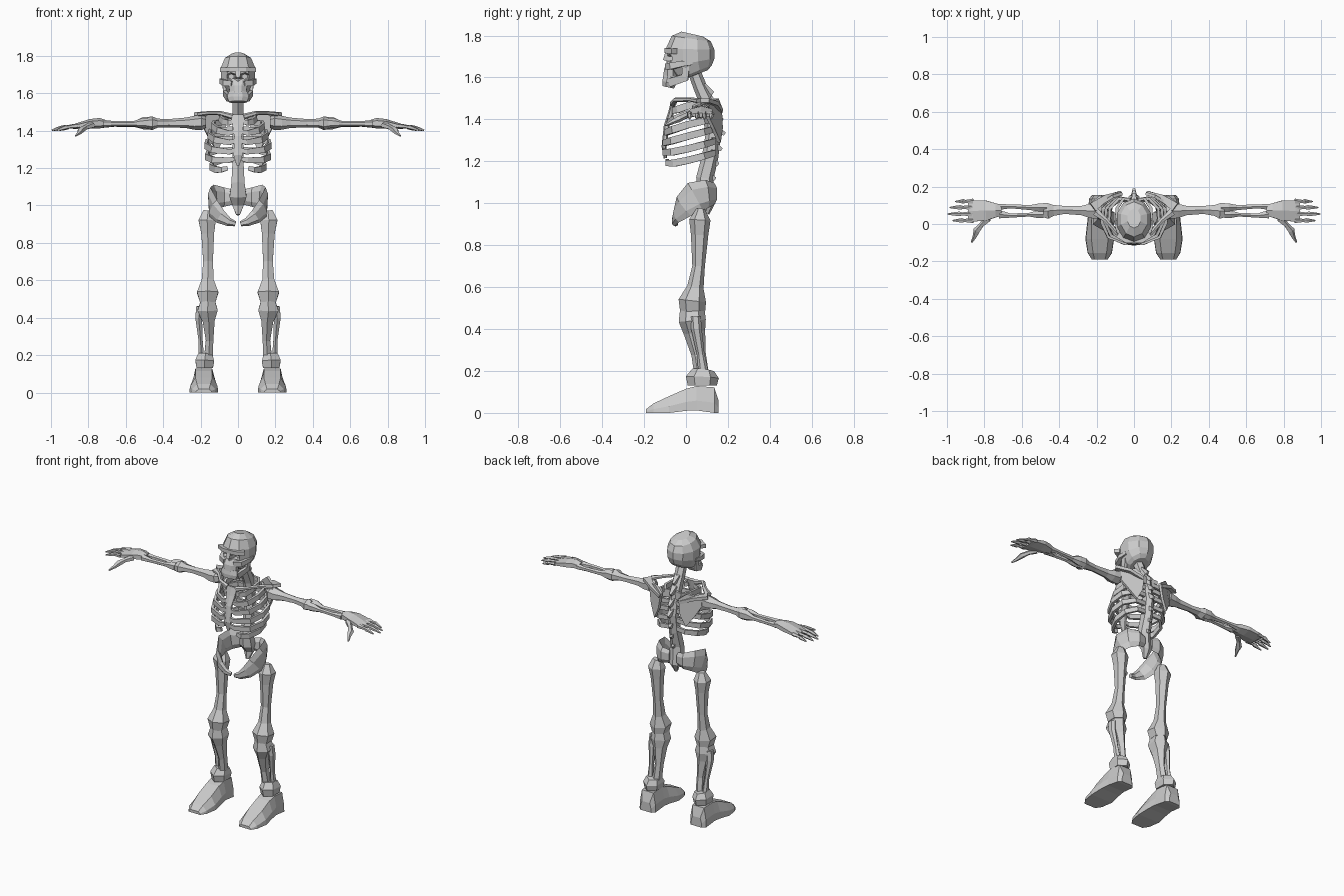
import bpy, bmesh, math
from mathutils import Vector


def loft(name, rings, up=(0, 0, 1), n=6, mirror=False):
    """Skin n-sided sections along a path; ring = (x, y, z, half side, half up)."""
    bm = bmesh.new()
    pts = [Vector(r[:3]) for r in rings]
    loops = []
    for i, r in enumerate(rings):
        t = (pts[min(i + 1, len(pts) - 1)] - pts[max(i - 1, 0)]).normalized()
        side = t.cross(Vector(up)).normalized()
        top = side.cross(t).normalized()
        k = 1 / math.cos(math.pi / n)
        loop = []
        for j in range(n):
            a = 2 * math.pi * (j + 0.5) / n
            loop.append(bm.verts.new(pts[i] + side * (r[3] * k * math.cos(a))
                                     + top * (r[4] * k * math.sin(a))))
        loops.append(loop)
    for a, b in zip(loops, loops[1:]):
        for j in range(n):
            bm.faces.new((a[j], a[(j + 1) % n], b[(j + 1) % n], b[j]))
    bm.faces.new(loops[0])
    bm.faces.new(loops[-1])
    return finish(name, bm, mirror)


def finish(name, bm, mirror=False):
    bmesh.ops.recalc_face_normals(bm, faces=bm.faces)
    me = bpy.data.meshes.new(name)
    bm.to_mesh(me)
    bm.free()
    ob = bpy.data.objects.new(name, me)
    bpy.context.collection.objects.link(ob)
    if mirror:
        m = ob.modifiers.new("mirror", 'MIRROR')
        m.use_mirror_merge = False
    return ob


def slab(name, outline, offset, mirror=True):
    """Flat plate: an outline pushed along an offset."""
    bm = bmesh.new()
    f = bm.faces.new([bm.verts.new(p) for p in outline])
    ext = bmesh.ops.extrude_face_region(bm, geom=[f], use_keep_orig=True)
    vs = [e for e in ext['geom'] if isinstance(e, bmesh.types.BMVert)]
    bmesh.ops.translate(bm, verts=vs, vec=offset)
    return finish(name, bm, mirror)


BACK = (0, 1, 0)

# skull: cranium with carved eye sockets
cranium = loft("cranium", [
    (0, 0.03, 1.807, 0.035, 0.05), (0, 0.025, 1.785, 0.070, 0.09),
    (0, 0.020, 1.735, 0.092, 0.110), (0, 0.022, 1.67, 0.09, 0.110),
    (0, 0.040, 1.625, 0.07, 0.085), (0, 0.045, 1.612, 0.05, 0.06)], BACK, 10)
sockets = loft("eye_socket_cutter", [
    (0.04, -0.15, 1.69, 0.032, 0.022), (0.04, -0.085, 1.69, 0.027, 0.02),
    (0.036, -0.05, 1.69, 0.015, 0.012)], n=6, mirror=True)
sockets.hide_render = True
sockets.hide_viewport = True
cut = cranium.modifiers.new("eye_sockets", 'BOOLEAN')
cut.object = sockets
cut.operation = 'DIFFERENCE'
cut.solver = 'EXACT'

# face bones
loft("brow", [(-0.085, -0.055, 1.725, 0.018, 0.012), (-0.04, -0.088, 1.728, 0.014, 0.012),
              (0.04, -0.088, 1.728, 0.014, 0.012), (0.085, -0.055, 1.725, 0.018, 0.012)], n=4)
loft("cheekbone", [(0.03, -0.088, 1.652, 0.014, 0.014), (0.07, -0.068, 1.655, 0.014, 0.016),
                   (0.09, -0.02, 1.665, 0.010, 0.013), (0.085, 0.03, 1.67, 0.008, 0.01)],
     n=4, mirror=True)
loft("nose_bridge", [(0, -0.085, 1.725, 0.015, 0.012), (0, -0.098, 1.68, 0.011, 0.012)], BACK, 4)
loft("upper_jaw", [(0, -0.06, 1.67, 0.05, 0.025), (0, -0.075, 1.635, 0.048, 0.03),
                   (0, -0.075, 1.605, 0.045, 0.034)], BACK, 8)
loft("chin", [(0, -0.072, 1.603, 0.052, 0.036), (0, -0.08, 1.575, 0.058, 0.034),
              (0, -0.085, 1.553, 0.048, 0.028)], BACK, 8)
loft("jaw_branch", [(0.076, 0.0, 1.66, 0.016, 0.007), (0.072, -0.005, 1.60, 0.02, 0.008),
                    (0.05, -0.08, 1.575, 0.02, 0.01)], (1, 0, 0), 4, True)

# spine with sacrum and spinous processes
spine = [(0.035, 1.64, 0.028, 0.026), (0.065, 1.56, 0.028, 0.028), (0.11, 1.46, 0.03, 0.032),
         (0.13, 1.33, 0.028, 0.032), (0.115, 1.22, 0.03, 0.034), (0.09, 1.12, 0.035, 0.036),
         (0.095, 1.05, 0.045, 0.035), (0.115, 1.0, 0.03, 0.022), (0.1, 0.95, 0.01, 0.01)]
loft("spine", [(0, y, z, a, b) for y, z, a, b in spine], BACK, 6)
for y, z in ((0.10, 1.54), (0.13, 1.48), (0.145, 1.41), (0.155, 1.345), (0.14, 1.27),
             (0.125, 1.2), (0.11, 1.13)):
    loft("spine_process", [(0, y - 0.02, z + 0.015, 0.018, 0.022),
                           (0, y + 0.03, z - 0.015, 0.007, 0.008)], n=4)

# rib cage: back height, side height, front height, half width, front depth, inner end
ribs = [(1.475, 1.465, 1.45, 0.095, -0.06, 0.02), (1.45, 1.425, 1.395, 0.135, -0.08, 0.02),
        (1.41, 1.375, 1.345, 0.155, -0.095, 0.015), (1.36, 1.32, 1.295, 0.172, -0.105, 0.015),
        (1.30, 1.26, 1.25, 0.168, -0.105, 0.02), (1.245, 1.205, 1.20, 0.145, -0.09, 0.055)]
for zb, zs, zf, w, yf, xe in ribs:
    zq = zs * 0.6 + zf * 0.4 - 0.012
    loft("rib", [(0.02, 0.13, zb, 0.008, 0.013), (w * 0.6, 0.135, zb - 0.005, 0.008, 0.014),
                 (w * 0.95, 0.085, (zb + zs) / 2, 0.008, 0.016), (w, 0.01, zs, 0.008, 0.017),
                 (w * 0.8, yf * 0.65, zq, 0.008, 0.017), (xe + 0.03, yf, zf - 0.008, 0.008, 0.014),
                 (xe, yf, zf, 0.008, 0.011)], n=4, mirror=True)
loft("breastbone", [(0, -0.06, 1.485, 0.038, 0.010), (0, -0.072, 1.43, 0.030, 0.012),
                    (0, -0.092, 1.37, 0.02, 0.012), (0, -0.105, 1.27, 0.024, 0.010),
                    (0, -0.098, 1.215, 0.008, 0.007)], BACK, 6)

# shoulders
loft("collarbone", [(0.03, -0.062, 1.475, 0.014, 0.014), (0.09, -0.05, 1.493, 0.011, 0.010),
                    (0.15, 0.02, 1.495, 0.012, 0.009), (0.205, 0.065, 1.488, 0.02, 0.011)],
     mirror=True)
slab("shoulder_blade", [(0.2, 0.085, 1.475), (0.11, 0.14, 1.5), (0.06, 0.155, 1.46),
                        (0.075, 0.16, 1.36), (0.11, 0.15, 1.29), (0.155, 0.12, 1.36),
                        (0.185, 0.09, 1.42)], (0.004, 0.016, 0))
loft("shoulder_blade_ridge", [(0.07, 0.168, 1.44, 0.008, 0.01), (0.15, 0.14, 1.475, 0.016, 0.01),
                              (0.22, 0.09, 1.49, 0.025, 0.01)], n=4, mirror=True)

# arms
loft("upper_arm", [(0.17, 0.07, 1.445, 0.022, 0.025), (0.195, 0.07, 1.445, 0.042, 0.036),
                   (0.235, 0.07, 1.442, 0.038, 0.032), (0.28, 0.072, 1.442, 0.025, 0.024),
                   (0.37, 0.075, 1.44, 0.021, 0.019), (0.43, 0.073, 1.44, 0.029, 0.021),
                   (0.46, 0.07, 1.44, 0.042, 0.032), (0.485, 0.07, 1.44, 0.034, 0.026)],
     mirror=True)
loft("ulna", [(0.465, 0.088, 1.44, 0.024, 0.03), (0.505, 0.088, 1.44, 0.022, 0.029),
              (0.55, 0.088, 1.435, 0.014, 0.014), (0.66, 0.094, 1.435, 0.010, 0.012),
              (0.72, 0.092, 1.435, 0.016, 0.017)], mirror=True)
loft("radius", [(0.485, 0.052, 1.44, 0.02, 0.024), (0.515, 0.052, 1.44, 0.02, 0.022),
                (0.56, 0.05, 1.437, 0.010, 0.012), (0.66, 0.045, 1.437, 0.011, 0.012),
                (0.72, 0.052, 1.437, 0.022, 0.018)], mirror=True)

# hands
loft("palm", [(0.71, 0.073, 1.437, 0.03, 0.018), (0.74, 0.073, 1.44, 0.038, 0.024),
              (0.79, 0.072, 1.437, 0.053, 0.022), (0.86, 0.07, 1.425, 0.057, 0.013),
              (0.885, 0.07, 1.42, 0.054, 0.009)], n=6, mirror=True)
for y, tip in ((0.018, 0.97), (0.053, 0.995), (0.088, 0.985), (0.12, 0.955)):
    mid = 0.87 * 0.5 + tip * 0.5
    loft("finger", [(0.86, y, 1.426, 0.013, 0.011), (mid - 0.012, y, 1.42, 0.007, 0.007),
                    (mid, y, 1.418, 0.011, 0.010), (tip - 0.025, y, 1.41, 0.007, 0.007),
                    (tip, y, 1.402, 0.003, 0.003)], n=5, mirror=True)
loft("thumb", [(0.78, 0.03, 1.43, 0.018, 0.015), (0.815, -0.005, 1.417, 0.011, 0.011),
               (0.84, -0.035, 1.402, 0.016, 0.013), (0.85, -0.065, 1.388, 0.010, 0.009),
               (0.868, -0.098, 1.372, 0.004, 0.004)], n=5, mirror=True)

# pelvis: curved wings meeting at the front
loft("hip_wing", [(0.03, 0.125, 1.045, 0.014, 0.035), (0.075, 0.135, 1.045, 0.014, 0.045),
                  (0.125, 0.10, 1.045, 0.014, 0.058), (0.145, 0.045, 1.03, 0.014, 0.066),
                  (0.132, -0.01, 0.985, 0.014, 0.052), (0.095, -0.045, 0.94, 0.012, 0.034),
                  (0.05, -0.055, 0.912, 0.012, 0.02), (0.015, -0.05, 0.902, 0.012, 0.012)],
     n=6, mirror=True)

# legs
loft("thigh_bone", [(0.16, 0.07, 0.972, 0.025, 0.018), (0.165, 0.066, 0.92, 0.046, 0.044),
                    (0.162, 0.065, 0.85, 0.034, 0.036), (0.16, 0.06, 0.70, 0.026, 0.026),
                    (0.162, 0.045, 0.60, 0.032, 0.034), (0.162, 0.03, 0.535, 0.057, 0.057),
                    (0.162, 0.032, 0.485, 0.042, 0.052)], BACK, 6, True)
loft("shin_bone", [(0.16, 0.03, 0.50, 0.035, 0.05), (0.163, 0.03, 0.44, 0.054, 0.056),
                   (0.157, 0.04, 0.385, 0.032, 0.045), (0.152, 0.06, 0.28, 0.02, 0.03),
                   (0.158, 0.075, 0.18, 0.024, 0.03)], BACK, 6, True)
loft("calf_bone", [(0.205, 0.045, 0.46, 0.018, 0.022), (0.21, 0.05, 0.40, 0.018, 0.022),
                   (0.2, 0.07, 0.28, 0.011, 0.016), (0.197, 0.085, 0.18, 0.016, 0.022)],
     BACK, 6, True)
loft("ankle", [(0.174, 0.082, 0.205, 0.038, 0.045), (0.178, 0.078, 0.17, 0.05, 0.068),
               (0.178, 0.078, 0.13, 0.044, 0.06)], BACK, 6, True)

# feet: sections from heel to toe (y, half width base, half width top, height, sole lift)
bm = bmesh.new()
prev = None
for y, wb, wt, h, s in ((0.155, 0.04, 0.028, 0.06, 0.0), (0.135, 0.058, 0.042, 0.122, 0.0),
                        (0.05, 0.062, 0.045, 0.128, 0.012), (-0.0, 0.068, 0.043, 0.115, 0.01),
                        (-0.08, 0.077, 0.045, 0.08, 0.0), (-0.155, 0.065, 0.036, 0.045, 0.0),
                        (-0.19, 0.042, 0.028, 0.018, 0.0)):
    x = 0.183
    m = s + (h - s) * 0.4
    ring = [bm.verts.new((x + a, y, z)) for a, z in
            ((-wb, s), (wb, s), (wb * 0.96, m), (wt, h), (-wt, h), (-wb * 0.96, m))]
    if prev:
        for j in range(6):
            bm.faces.new((prev[j], prev[(j + 1) % 6], ring[(j + 1) % 6], ring[j]))
    else:
        bm.faces.new(ring)
    prev = ring
bm.faces.new(prev)
finish("foot", bm, True)
